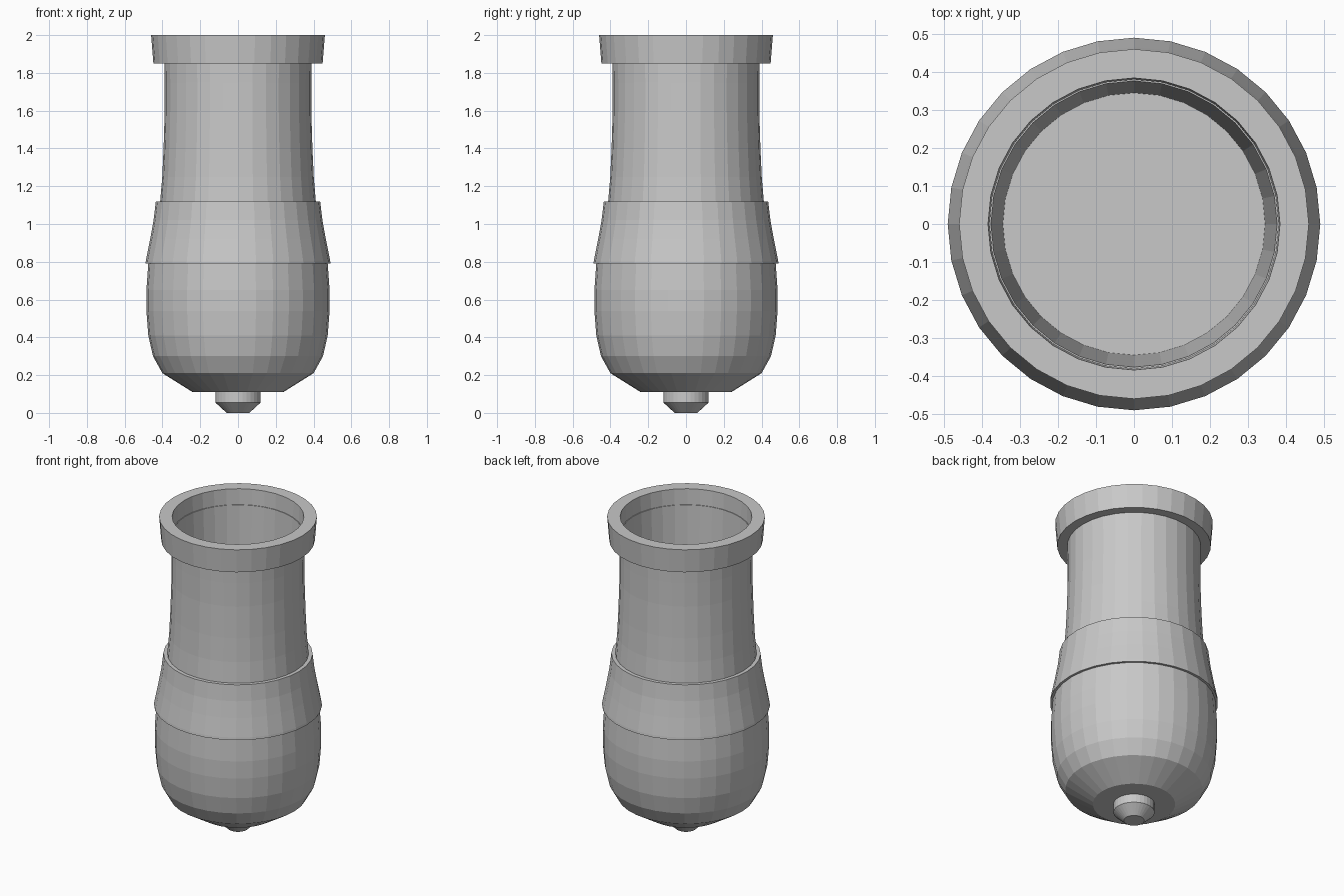
import bpy
import bmesh
from math import cos, sin, tau

cube = bpy.data.objects.get("Cube")
if cube:
    bpy.data.objects.remove(cube, do_unlink=True)

GREY = (0.58, 0.58, 0.58, 1.0)
grey = bpy.data.materials.new("plain grey")
grey.diffuse_color = GREY
grey.use_nodes = True
grey.node_tree.nodes["Principled BSDF"].inputs["Base Color"].default_value = GREY


def lathe(name, profile, sides=32, closed=False):
    """Turn (radius, height) points around z; open profiles get end caps."""
    bm = bmesh.new()
    rings = [[bm.verts.new((r * cos(tau * i / sides), r * sin(tau * i / sides), z))
              for i in range(sides)] for r, z in profile]
    pairs = list(zip(rings, rings[1:]))
    if closed:
        pairs.append((rings[-1], rings[0]))
    else:
        bm.faces.new(rings[0][::-1])
        bm.faces.new(rings[-1])
    for low, high in pairs:
        for i in range(sides):
            j = (i + 1) % sides
            bm.faces.new((low[i], low[j], high[j], high[i]))
    bmesh.ops.recalc_face_normals(bm, faces=bm.faces)
    mesh = bpy.data.meshes.new(name)
    bm.to_mesh(mesh)
    bm.free()
    mesh.materials.append(grey)
    obj = bpy.data.objects.new(name, mesh)
    bpy.context.collection.objects.link(obj)
    return obj


# Stepped plug under the base
lathe("bottom_plug", [(0.06, 0), (0.12, 0.055), (0.12, 0.13)])

# Rounded lower bowl
lathe("rounded_base", [(0.24, 0.11), (0.40, 0.21), (0.45, 0.30), (0.475, 0.41),
                       (0.485, 0.54), (0.485, 0.65), (0.475, 0.79), (0.46, 0.83)])

# Flared collar around the waist
lathe("flared_collar", [(0.44, 0.79), (0.49, 0.79), (0.488, 0.805), (0.465, 0.92),
                        (0.447, 1.02), (0.435, 1.12), (0.40, 1.12)], closed=True)

# Neck, hollowed from the top with a tapering bore
lathe("neck", [(0.43, 0.95), (0.412, 1.12), (0.401, 1.25), (0.394, 1.40), (0.388, 1.60),
               (0.388, 1.75), (0.39, 1.90), (0.376, 1.90), (0.345, 1.10)])

# Thick rim ring at the mouth
lathe("mouth_rim", [(0.378, 1.85), (0.448, 1.85), (0.46, 2.0), (0.384, 2.0)],
      closed=True)
